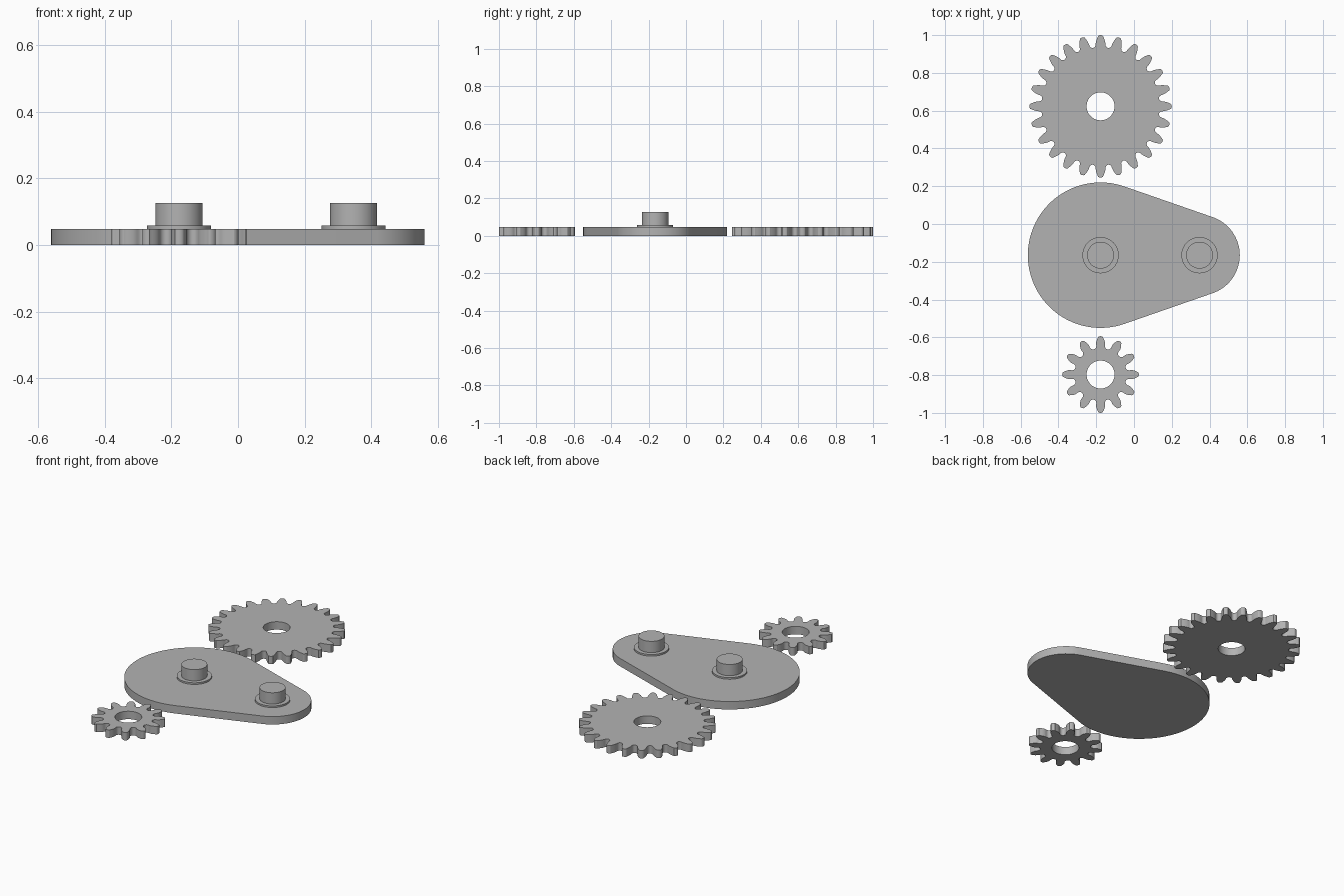
import bpy, bmesh, math
from math import sin, cos, pi

cube = bpy.data.objects.get("Cube")
if cube:
    bpy.data.objects.remove(cube, do_unlink=True)

grey = bpy.data.materials.new("plain grey")
grey.use_nodes = True
colour = (0.45, 0.45, 0.45, 1)
grey.diffuse_color = colour
grey.node_tree.nodes["Principled BSDF"].inputs["Base Color"].default_value = colour

MODULE = 0.029
THICK = 0.048
AXLE_X, SHORT_X, PLATE_Y = -0.177, 0.347, -0.165


def arc(radius, start=0.0, end=2 * pi, steps=64, cx=0.0):
    """Points along an arc; a full turn leaves out the repeated end point."""
    full = abs(end - start - 2 * pi) < 1e-6
    count = steps if full else steps + 1
    angles = [start + (end - start) * i / steps for i in range(count)]
    return [(cx + radius * cos(a), radius * sin(a)) for a in angles]


def extruded(name, loops, location, height):
    """Solid from an outline plus optional hole outlines."""
    bm = bmesh.new()
    edges = []
    for loop in loops:
        verts = [bm.verts.new((x, y, 0)) for x, y in loop]
        edges += [bm.edges.new((verts[i - 1], verts[i])) for i in range(len(verts))]
    if len(loops) == 1:
        faces = [bm.faces.new(verts)]
    else:
        filled = bmesh.ops.triangle_fill(bm, edges=edges, use_beauty=True, normal=(0, 0, 1))
        faces = [g for g in filled["geom"] if isinstance(g, bmesh.types.BMFace)]
    grown = bmesh.ops.extrude_face_region(bm, geom=faces, use_keep_orig=True)
    top = [g for g in grown["geom"] if isinstance(g, bmesh.types.BMVert)]
    bmesh.ops.translate(bm, verts=top, vec=(0, 0, height))
    bmesh.ops.recalc_face_normals(bm, faces=bm.faces[:])
    mesh = bpy.data.meshes.new(name)
    bm.to_mesh(mesh)
    bm.free()
    mesh.materials.append(grey)
    obj = bpy.data.objects.new(name, mesh)
    obj.location = location
    bpy.context.collection.objects.link(obj)
    bpy.ops.object.select_all(action="DESELECT")
    obj.select_set(True)
    bpy.context.view_layer.objects.active = obj
    bpy.ops.object.shade_smooth_by_angle(angle=math.radians(30))
    return obj


def gear_outline(teeth):
    """Involute teeth with rounded tips and rounded roots."""
    pitch = teeth * MODULE / 2
    base = pitch * cos(math.radians(20))
    tip, root = pitch + MODULE, pitch - 1.25 * MODULE
    fillet, round_tip = 0.6 * MODULE, 0.25 * MODULE

    def inv(a):
        return math.tan(a) - a

    def half(r):
        r = max(r, base)
        return pi / (2 * teeth) + inv(math.radians(20)) - inv(math.acos(base / r))

    # Half a tooth, from the middle of the gap up to the tip
    side = []
    low, high = root + fillet, tip - round_tip
    gap = pi / teeth - half(low)
    for i in range(6):
        t = i / 5 * pi / 2
        side.append((low - fillet * cos(t), pi / teeth - gap * sin(t)))
    for i in range(1, 8):
        r = low + (high - low) * i / 7
        side.append((r, half(r)))
    for i in range(1, 5):
        t = i / 4 * pi / 2
        side.append((high + round_tip * sin(t), half(high) * cos(t)))
    tooth = [(r, -a) for r, a in side] + [(r, a) for r, a in side[-2:0:-1]]
    return [(r * cos(a + k * 2 * pi / teeth), r * sin(a + k * 2 * pi / teeth))
            for k in range(teeth) for r, a in tooth]


# Two loose gears with axle holes
for name, teeth, y in (("large_gear", 24, 0.623), ("small_gear", 12, -0.797)):
    extruded(name, [gear_outline(teeth), arc(0.074)], (AXLE_X, y, 0), THICK)

# Base plate: two round ends joined by tangent sides
big, small, span = 0.385, 0.213, SHORT_X - AXLE_X
tangent = math.acos((big - small) / span)
outline = arc(big, tangent, 2 * pi - tangent, 64) + arc(small, -tangent, tangent, 32, span)
extruded("base_plate", [outline], (AXLE_X, PLATE_Y, 0), THICK)

# Axle pegs with raised shoulders
for side, x in (("large", AXLE_X), ("small", SHORT_X)):
    extruded(side + "_axle_shoulder", [arc(0.096)], (x, PLATE_Y, THICK), 0.01)
    extruded(side + "_axle_peg", [arc(0.071)], (x, PLATE_Y, THICK + 0.01), 0.068)
